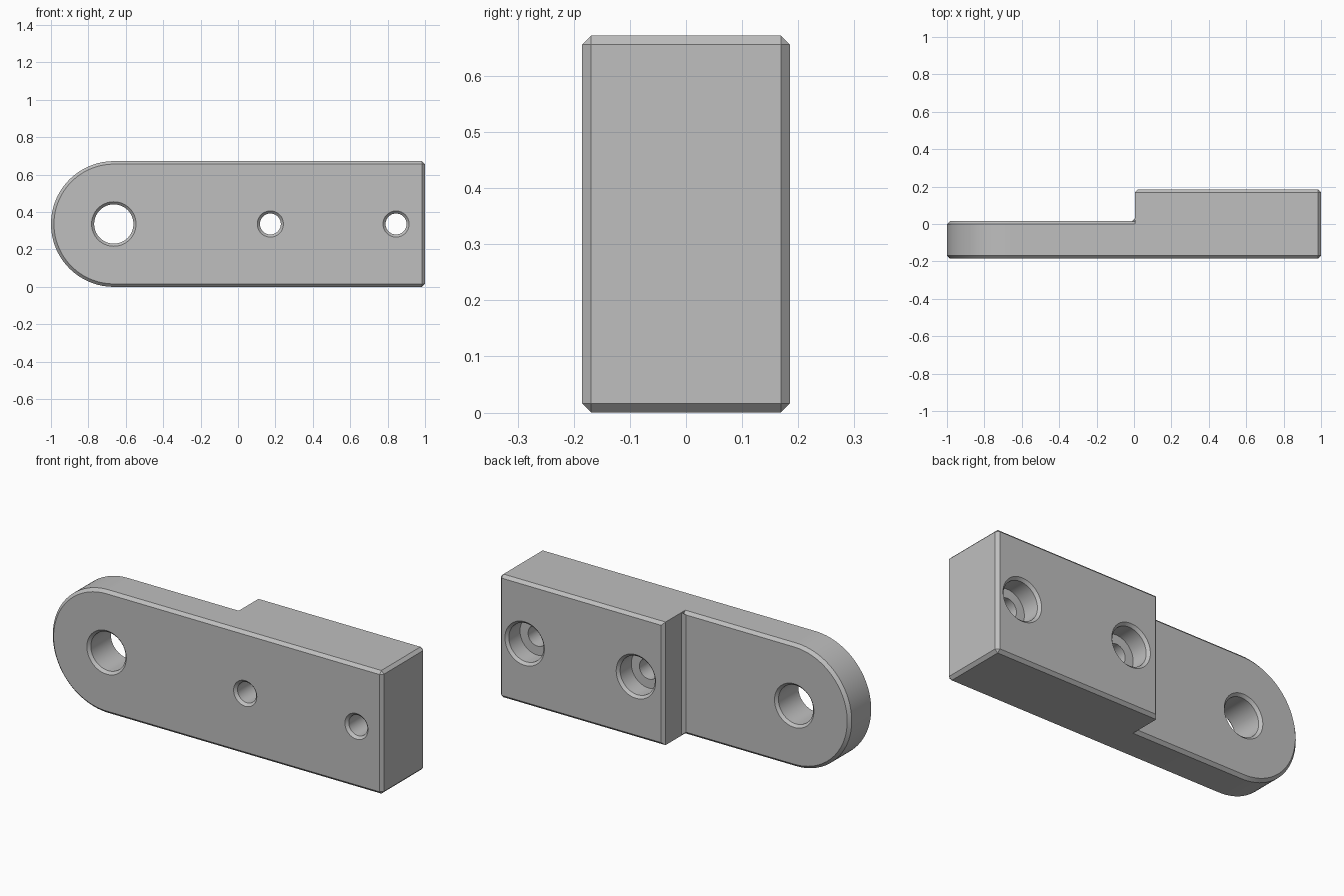
import bpy, bmesh
from math import sin, cos, pi, radians

cube = bpy.data.objects.get("Cube")
if cube:
    bpy.data.objects.remove(cube, do_unlink=True)

H = 0.672            # height of the arm
R = H / 2            # radius of the rounded end
C = 0.016            # chamfer size
FRONT, STEP, BACK = -0.185, 0.015, 0.185
STEP_X = 0.005

metal = bpy.data.materials.new("grey metal")
metal.use_nodes = True
grey = (0.52, 0.52, 0.52, 1)
metal.diffuse_color = grey
metal.node_tree.nodes["Principled BSDF"].inputs["Base Color"].default_value = grey


def loft(name, rings):
    """Skin closed rings of equal length and cap both ends."""
    bm = bmesh.new()
    loops = [[bm.verts.new(p) for p in ring] for ring in rings]
    n = len(loops[0])
    for a, b in zip(loops, loops[1:]):
        for i in range(n):
            j = (i + 1) % n
            bm.faces.new((a[i], a[j], b[j], b[i]))
    bm.faces.new(loops[0])
    bm.faces.new(loops[-1])
    bmesh.ops.remove_doubles(bm, verts=bm.verts, dist=1e-5)
    bmesh.ops.recalc_face_normals(bm, faces=bm.faces)
    mesh = bpy.data.meshes.new(name)
    bm.to_mesh(mesh)
    bm.free()
    mesh.materials.append(metal)
    obj = bpy.data.objects.new(name, mesh)
    bpy.context.collection.objects.link(obj)
    return obj


def square_end(inset, y):
    """Right-hand end; its corners are chamfered on the full outline."""
    k = 0 if inset else C
    x, top, low = 1 - inset, H - inset, inset
    return [(x - k, y, low), (x, y, low + k), (x, y, top - k), (x - k, y, top)]


def arm_ring(inset, y, steps=48):
    r = R - inset
    arc = [(R - 1 - r * sin(pi * i / steps), y, R + r * cos(pi * i / steps))
           for i in range(steps + 1)]
    return arc + square_end(inset, y)


def block_ring(inset, y):
    x = STEP_X + inset
    return [(x, y, H - inset), (x, y, inset)] + square_end(inset, y)


def boolean(target, tool, operation):
    mod = target.modifiers.new(operation.lower(), "BOOLEAN")
    mod.operation = operation
    mod.solver = "EXACT"
    mod.object = tool
    tool.hide_render = True
    bpy.context.view_layer.objects.active = target
    bpy.ops.object.modifier_apply(modifier=mod.name)
    bpy.data.objects.remove(tool, do_unlink=True)


def hole(x, profile, steps=64):
    """Round cutter along y from (radius, y) pairs."""
    return loft("hole_cutter", [
        [(x + r * cos(2 * pi * i / steps), y, R + r * sin(2 * pi * i / steps))
         for i in range(steps)] for r, y in profile])


# Rounded arm plate, thick end block and the small fillet in the step
arm = loft("bracket_arm", [arm_ring(C, FRONT), arm_ring(0, FRONT + C),
                           arm_ring(0, STEP - C), arm_ring(C, STEP)])
block = loft("end_block", [block_ring(0, -0.1), block_ring(0, BACK - C),
                           block_ring(C, BACK)])
fillet = loft("step_fillet", [
    [(-0.011, STEP, z0), (STEP_X + 0.001, STEP + C, z1), (0.02, 0, z0)]
    for z0, z1 in ((C, 0.001), (H - C, H - 0.001))])
boolean(arm, block, "UNION")
boolean(arm, fillet, "UNION")

# Chamfered pivot hole through the thin plate
E = 0.02             # overshoot of the cutters beyond the faces
B = 0.014            # hole chamfer
BIG, SMALL = 0.105, 0.056
boolean(arm, hole(R - 1, [
    (BIG + B + E, FRONT - E), (BIG, FRONT + B),
    (BIG, STEP - B), (BIG + B + E, STEP + E)]), "DIFFERENCE")

# Counterbored screw holes through the block
for x in (0.173, 0.845):
    floor = BACK - 0.11
    boolean(arm, hole(x, [
        (SMALL + B + E, FRONT - E), (SMALL, FRONT + B), (SMALL, floor),
        (BIG, floor), (BIG, BACK - B), (BIG + B + E, BACK + E)]), "DIFFERENCE")

# Smooth round surfaces, sharp chamfers
bpy.ops.object.select_all(action="DESELECT")
arm.select_set(True)
bpy.context.view_layer.objects.active = arm
bpy.ops.object.shade_smooth_by_angle(angle=radians(25))
